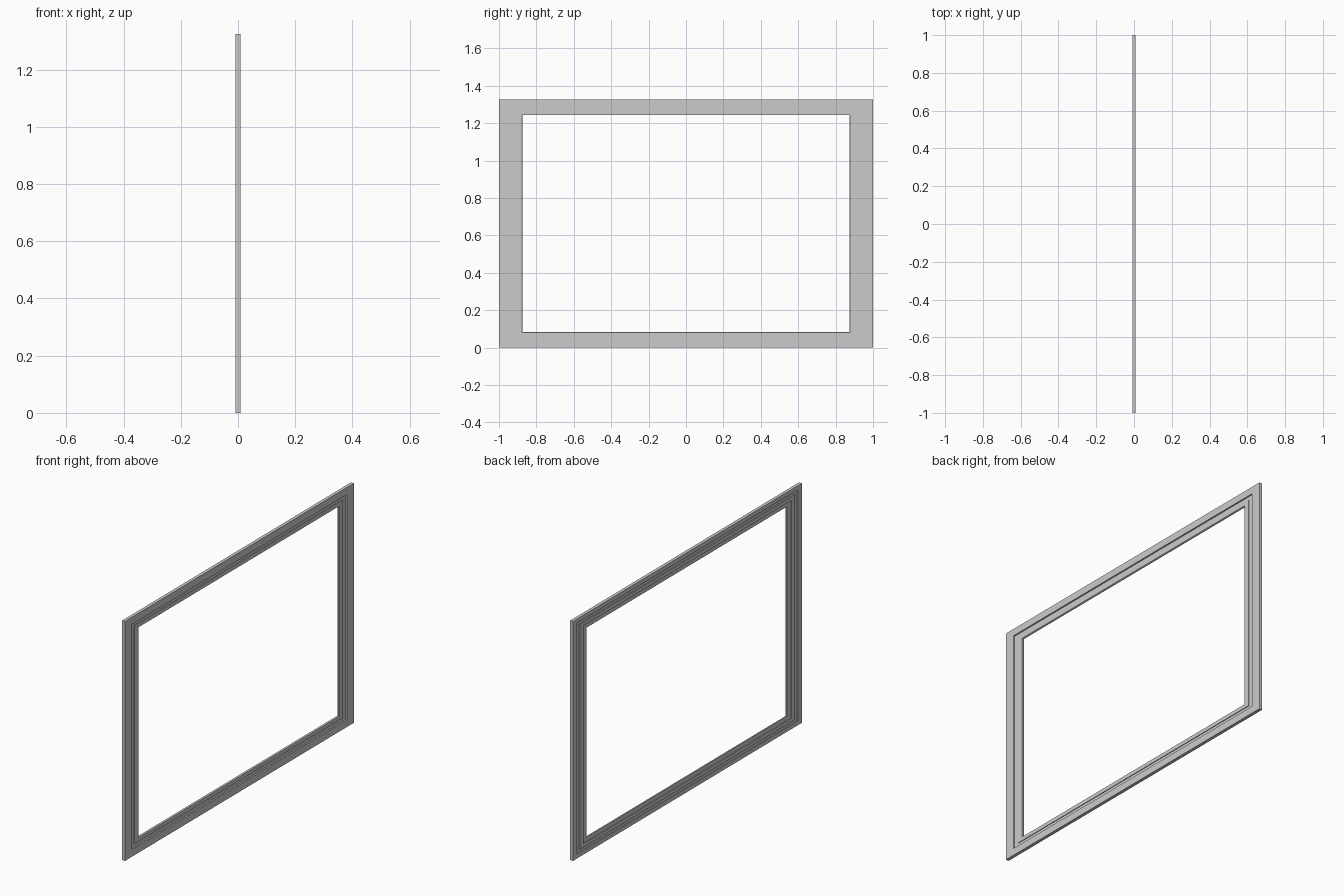
import bpy, bmesh

if "Cube" in bpy.data.objects:
    bpy.data.objects.remove(bpy.data.objects["Cube"])

HALF_W, HEIGHT = 1.0, 1.325
RATIO = HEIGHT / (2 * HALF_W)   # rails are thinner than stiles by this factor

# Moulding cross-section: (inset from outer edge, depth along x)
PROFILE = [
    (0.0, 0.009), (0.06, 0.009), (0.06, 0.001), (0.09, 0.001),      # front band and groove
    (0.09, 0.005), (0.122, 0.005), (0.125, 0.002),                  # inner lip
    (0.125, -0.005), (0.09, -0.005), (0.09, -0.009),                # rear rebate
    (0.06, -0.009), (0.06, -0.004), (0.035, -0.004), (0.035, -0.009),  # rear groove
    (0.0, -0.009),
]


def build_frame(name, profile):
    """Sweep the profile around a rectangle with mitred corners."""
    bm = bmesh.new()
    loops = []
    for sy, sz in ((-1, -1), (1, -1), (1, 1), (-1, 1)):
        loops.append([
            bm.verts.new((x, sy * (HALF_W - d),
                          HEIGHT / 2 + sz * (HEIGHT / 2 - d * RATIO)))
            for d, x in profile])
    n = len(profile)
    for i in range(4):
        a, b = loops[i], loops[(i + 1) % 4]
        for j in range(n):
            k = (j + 1) % n
            bm.faces.new((a[j], b[j], b[k], a[k]))
    bmesh.ops.recalc_face_normals(bm, faces=bm.faces)
    mesh = bpy.data.meshes.new(name)
    bm.to_mesh(mesh)
    bm.free()
    obj = bpy.data.objects.new(name, mesh)
    bpy.context.collection.objects.link(obj)
    return obj


# Rectangular picture frame
build_frame("picture_frame", PROFILE)
